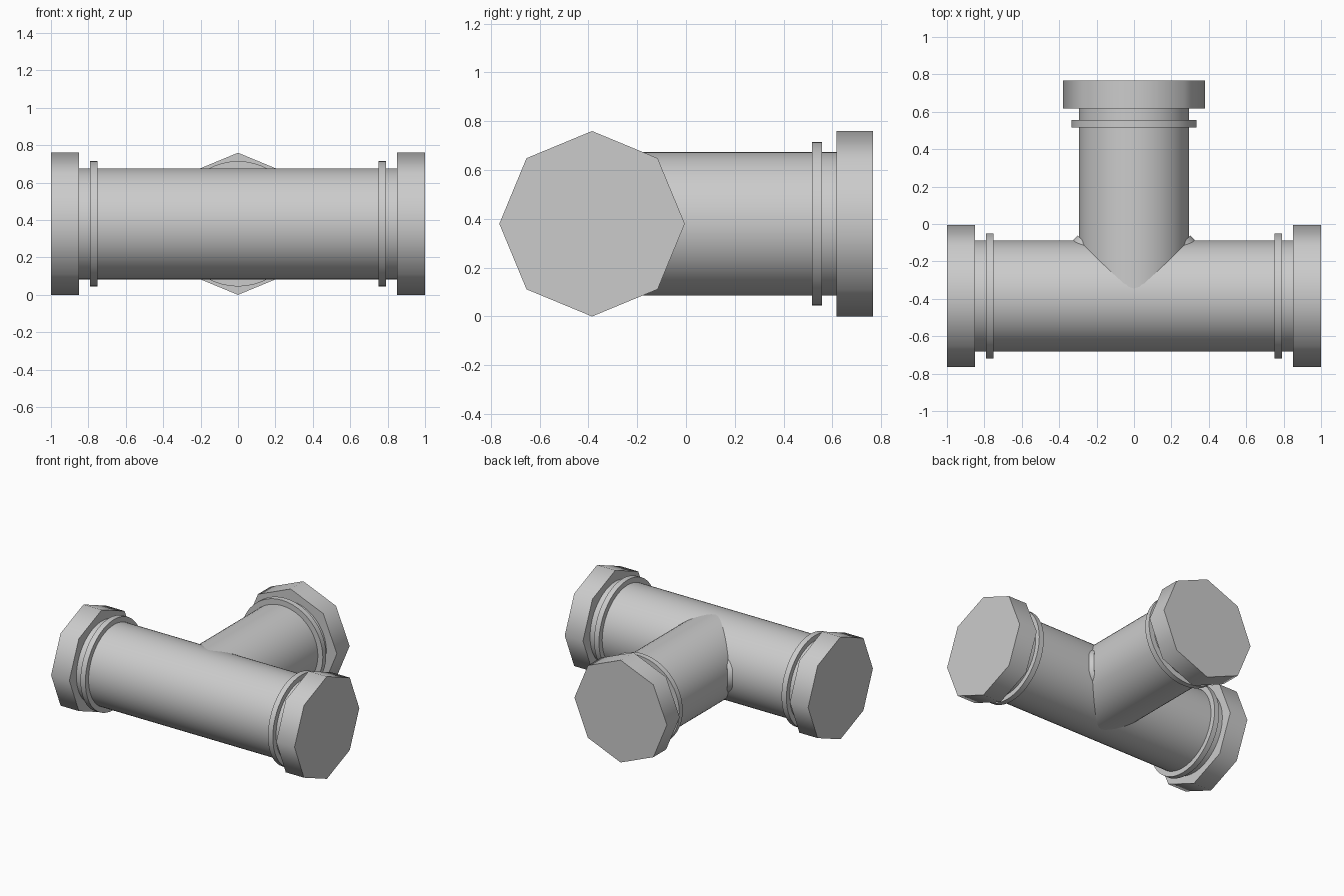
import bpy
from math import pi, radians
from mathutils import Vector

if "Cube" in bpy.data.objects:
    bpy.data.objects.remove(bpy.data.objects["Cube"])

CY, CZ = -0.385, 0.38          # axis of the main run
CENTRE = Vector((0, CY, CZ))


def rod(name, axis, start, end, radius, sides):
    """Closed cylinder running from start to end along an axis from CENTRE."""
    axis = Vector(axis).normalized()
    bpy.ops.mesh.primitive_cylinder_add(
        vertices=sides, radius=radius, depth=abs(end - start),
        location=CENTRE + axis * (start + end) / 2)
    ob = bpy.context.object
    ob.name = name
    # local y stays upright, so octagons have a corner at the top
    up = Vector((0, 0, 1))
    side = up.cross(axis)
    m = ob.matrix_world.to_3x3()
    m.col[0], m.col[1], m.col[2] = side, up, axis
    ob.rotation_euler = m.to_euler()
    bpy.ops.object.shade_smooth_by_angle(angle=radians(50))
    return ob


# Pipes
rod("main_pipe", (1, 0, 0), -0.9, 0.9, 0.297, 64)
rod("branch_pipe", (0, 1, 0), 0, 1.08, 0.294, 64)

# Octagonal end flanges and raised rings
ends = {"left": ((-1, 0, 0), 1.0), "right": ((1, 0, 0), 1.0),
        "branch": ((0, 1, 0), 1.152)}
for label, (axis, tip) in ends.items():
    rod(label + "_flange", axis, tip - 0.15, tip, 0.38, 8)
    rod(label + "_ring", axis, tip - 0.25, tip - 0.21, 0.335, 48)

# Weld beads in the two inner corners of the tee
for s, label in ((-1, "left"), (1, "right")):
    bead = rod(label + "_corner_bead", (-s, 1, 0), -0.017, 0.017, 0.152, 40)
    bead.location += Vector((s, 1, 0)).normalized() * 0.29
